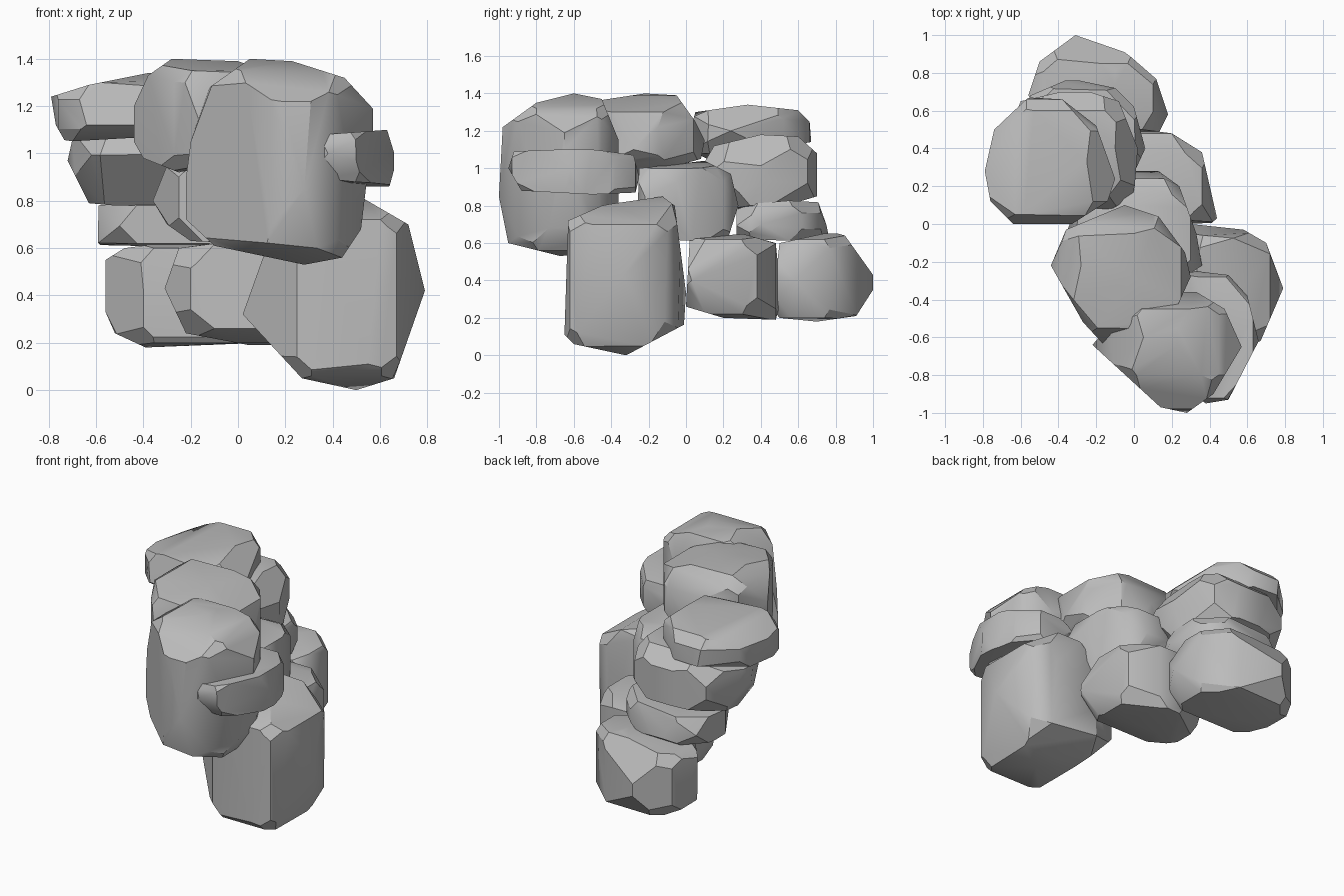
import bpy, bmesh, math
from itertools import product
from mathutils import Vector

grey = bpy.data.materials.new("stone grey")
grey.diffuse_color = (0.5, 0.5, 0.5, 1)


def cut(bm, co, no):
    """Slice the solid by a plane, drop the outer side and cap the hole."""
    geom = bm.verts[:] + bm.edges[:] + bm.faces[:]
    bmesh.ops.bisect_plane(bm, geom=geom, dist=1e-5, plane_co=co, plane_no=no, clear_outer=True)
    rim = [e for e in bm.edges if e.is_boundary]
    if rim:
        bmesh.ops.holes_fill(bm, edges=rim, sides=0)


def chisel(bm, outline, a, b):
    """Trim the solid to a convex outline lying in the plane of axes a and b."""
    mid = sum((Vector(p) for p in outline), Vector((0, 0))) / len(outline)
    for p, q in zip(outline, outline[1:] + outline[:1]):
        p, q = Vector(p), Vector(q)
        n = Vector((q.y - p.y, p.x - q.x)).normalized()
        if n.dot(p - mid) < 0:
            n = -n
        co, no = Vector((0, 0, 0)), Vector((0, 0, 0))
        co[a], co[b], no[a], no[b] = p.x, p.y, n.x, n.y
        cut(bm, co, no)


def rock(name, front, side, top, chip=0.07):
    """Boulder carved from a block by its front (x,z), side (y,z) and top (x,y) outlines."""
    bm = bmesh.new()
    bmesh.ops.create_cube(bm, size=4)
    chisel(bm, front, 0, 2)
    chisel(bm, side, 1, 2)
    chisel(bm, top, 0, 1)
    # knock off the eight diagonal corners
    for signs in product((-1, 1), repeat=3):
        n = Vector(signs).normalized()
        d = [v.co.dot(n) for v in bm.verts]
        cut(bm, n * (max(d) - chip * (max(d) - min(d))), n)
    # merge slivers into clean facets
    bmesh.ops.remove_doubles(bm, verts=bm.verts[:], dist=0.03)
    bmesh.ops.delete(bm, geom=bm.faces[:] + bm.edges[:], context='EDGES_FACES')
    hull = bmesh.ops.convex_hull(bm, input=bm.verts[:])
    spare = [v for v in bm.verts if not v.link_faces]
    bmesh.ops.delete(bm, geom=spare, context='VERTS')
    bmesh.ops.dissolve_limit(bm, angle_limit=math.radians(4), verts=bm.verts[:], edges=bm.edges[:])
    bmesh.ops.recalc_face_normals(bm, faces=bm.faces[:])
    me = bpy.data.meshes.new(name)
    bm.to_mesh(me)
    bm.free()
    me.materials.append(grey)
    ob = bpy.data.objects.new(name, me)
    bpy.context.collection.objects.link(ob)
    bpy.ops.object.select_all(action='DESELECT')
    ob.select_set(True)
    bpy.context.view_layer.objects.active = ob
    bpy.ops.object.shade_smooth_by_angle(angle=math.radians(35))


# bottom row
rock("base_rock_front",
     [(.02, .32), (.27, .05), (.5, 0), (.66, .05), (.79, .42), (.72, .7), (.53, .81), (.36, .86), (.12, .6)],
     [(-.65, .11), (-.6, .06), (-.32, 0), (.02, .18), (-.06, .8), (-.14, .86), (-.45, .8), (-.63, .72)],
     [(.79, -.34), (.7, -.1), (.58, -.03), (.3, 0), (.05, -.15), (.02, -.4), (.25, -.62), (.55, -.65), (.67, -.62)], .04)
rock("base_rock_middle",
     [(-.31, .43), (-.22, .24), (.1, .18), (.35, .22), (.44, .4), (.36, .62), (.1, .65), (-.25, .6)],
     [(0, .26), (.2, .2), (.48, .19), (.51, .3), (.48, .6), (.3, .65), (.02, .62)],
     [(-.31, .15), (-.22, .35), (.05, .5), (.2, .48), (.36, .38), (.44, .03), (.38, -.02), (0, -.02), (-.2, .02)])
rock("base_rock_back",
     [(-.56, .33), (-.52, .24), (-.39, .18), (.1, .2), (.18, .4), (.1, .62), (-.1, .65), (-.48, .6), (-.56, .55)],
     [(.46, .25), (.5, .2), (.7, .18), (.91, .21), (1, .35), (1, .43), (.85, .64), (.78, .66), (.5, .6)],
     [(.18, .58), (.13, .48), (-.4, .48), (-.56, .68), (-.5, .86), (-.31, 1), (-.05, .91), (.11, .79)], .05)

# middle row
rock("thin_rock_back",
     [(-.6, .63), (-.58, .61), (0, .61), (.06, .7), (0, .83), (-.6, .78)],
     [(.27, .62), (.27, .78), (.35, .81), (.7, .84), (.75, .7), (.76, .65), (.7, .61)],
     [(-.6, .45), (-.55, .68), (-.34, .77), (-.1, .72), (0, .62), (.06, .4), (0, .27), (-.5, .27)])
rock("middle_rock_back",
     [(-.72, .97), (-.63, .79), (-.3, .76), (0, .8), (.03, 1), (-.1, 1.18), (-.45, 1.16), (-.7, 1.06)],
     [(.08, 1), (.15, 1.12), (.4, 1.18), (.6, 1.17), (.7, 1.08), (.7, .85), (.6, .82), (.28, .78)],
     [(-.72, .35), (-.6, .65), (-.3, .72), (-.08, .65), (.02, .4), (0, .15), (-.15, .06), (-.6, .08)])
rock("middle_rock_centre",
     [(-.36, .8), (-.3, .7), (-.2, .63), (.3, .61), (.38, .8), (.3, 1), (0, 1.04), (-.3, .95)],
     [(-.27, .62), (.22, .61), (.28, .8), (.24, .97), (.1, 1.04), (-.25, 1)],
     [(.36, -.22), (.33, -.05), (.24, .2), (.13, .28), (0, .29), (-.3, .1), (-.36, -.05), (-.25, -.25), (.3, -.26)], .05)
rock("slab_rock_right",
     [(.22, 1), (.36, 1.08), (.63, 1.1), (.67, .97), (.64, .86), (.42, .85)],
     [(-.95, 1), (-.92, 1.09), (-.55, 1.11), (-.28, 1.07), (-.25, .95), (-.27, .87), (-.5, .86), (-.88, .88)],
     [(.25, -.24), (.5, -.27), (.6, -.38), (.66, -.62), (.5, -.93), (.38, -.95), (.28, -.88), (.15, -.3)], .03)

# top row
rock("top_rock_back",
     [(-.79, 1.24), (-.77, 1.12), (-.73, 1.05), (-.2, 1.08), (-.1, 1.2), (-.25, 1.34), (-.38, 1.34), (-.63, 1.29)],
     [(0, 1.12), (.05, 1.3), (.33, 1.34), (.6, 1.31), (.67, 1.24), (.67, 1.14), (.1, 1.05)],
     [(-.79, .28), (-.74, .5), (-.56, .67), (-.38, .66), (-.2, .52), (-.1, .24), (-.14, .12), (-.36, -.02),
      (-.64, 0), (-.76, .12)], .04)
rock("top_rock_middle",
     [(-.44, 1.05), (-.44, 1.2), (-.38, 1.33), (-.28, 1.4), (0, 1.39), (.25, 1.3), (.3, 1.1), (.2, 1), (-.25, .92), (-.4, .98)],
     [(-.65, 1.1), (-.55, 1.35), (-.22, 1.4), (-.05, 1.39), (.05, 1.25), (.1, 1.15), (.08, 1.05), (-.1, 1), (-.4, .92), (-.6, .95)],
     [(-.44, -.22), (-.36, -.03), (-.05, .1), (.13, .04), (.27, -.15), (.3, -.28), (.2, -.5), (-.15, -.65), (-.27, -.52)], .04)
rock("tall_rock_front",
     [(-.24, .74), (-.1, .61), (.28, .53), (.44, .56), (.52, .68), (.57, 1.1), (.57, 1.19), (.45, 1.32), (.23, 1.39),
      (.05, 1.4), (-.12, 1.28), (-.2, 1.05)],
     [(-1, .85), (-.95, .6), (-.67, .53), (-.4, .57), (-.28, .8), (-.36, 1.15), (-.45, 1.37), (-.6, 1.4), (-.8, 1.35), (-.98, 1.22)],
     [(-.22, -.64), (.14, -.97), (.28, -1), (.42, -.9), (.57, -.65), (.48, -.45), (.33, -.36), (.1, -.36), (-.1, -.5)], .03)
